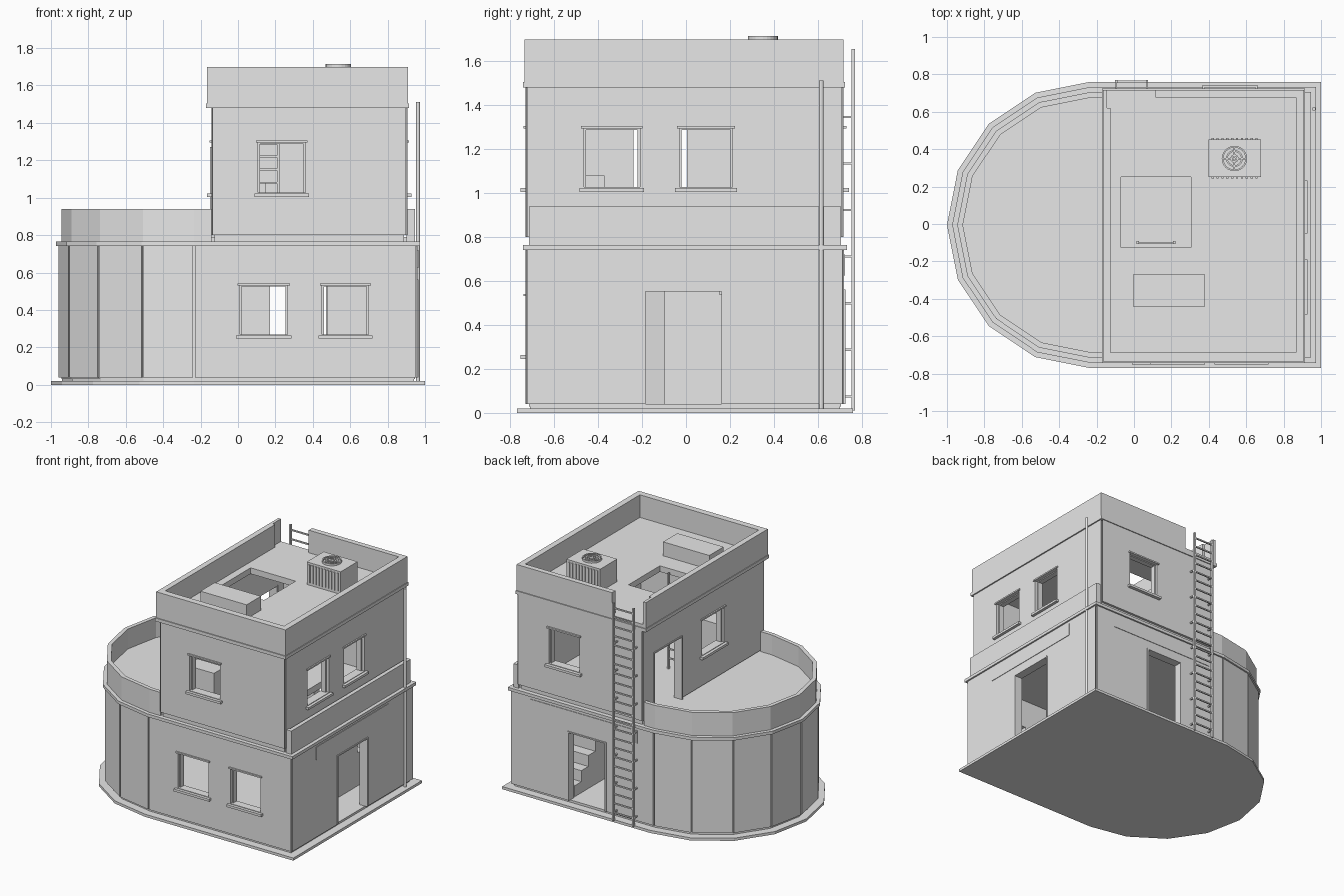
import bpy, bmesh, math
from mathutils import Vector

if "Cube" in bpy.data.objects:
    bpy.data.objects.remove(bpy.data.objects["Cube"])

plaster = bpy.data.materials.new("light_grey")
plaster.use_nodes = True
GREY = (0.8, 0.8, 0.8, 1)
plaster.diffuse_color = GREY
plaster.node_tree.nodes["Principled BSDF"].inputs["Base Color"].default_value = GREY


def finish(name, bm):
    bmesh.ops.recalc_face_normals(bm, faces=bm.faces)
    mesh = bpy.data.meshes.new(name)
    bm.to_mesh(mesh)
    bm.free()
    mesh.materials.append(plaster)
    ob = bpy.data.objects.new(name, mesh)
    bpy.context.collection.objects.link(ob)
    return ob


def prism(name, pts, z0, z1, hole=None):
    """Extruded outline, or a wall ring when an inner outline is given."""
    bm = bmesh.new()
    loops = [[[bm.verts.new((x, y, z)) for x, y in loop] for z in (z0, z1)]
             for loop in ([pts, hole] if hole else [pts])]
    n = len(pts)
    for i in range(n):
        j = (i + 1) % n
        for low, high in loops:
            bm.faces.new((low[i], low[j], high[j], high[i]))
        if hole:
            for a, b in zip(loops[0], loops[1]):
                bm.faces.new((a[i], a[j], b[j], b[i]))
    if not hole:
        for loop in loops[0]:
            bm.faces.new(loop)
    return finish(name, bm)


def rect(x0, x1, y0, y1):
    return [(x0, y0), (x1, y0), (x1, y1), (x0, y1)]


def box(name, x0, x1, y0, y1, z0, z1):
    return prism(name, rect(x0, x1, y0, y1), z0, z1)


def outline(r):
    """Ground plan: half circle of eight sides on the right, square on the left."""
    arc = [math.radians(90 + 22.5 * i) for i in range(9)]
    pts = [(-0.235 + r * math.cos(a), -0.005 + r * math.sin(a)) for a in arc]
    return pts + [(0.235 + r, -0.005 - r), (0.235 + r, -0.005 + r)]


def upper(d):
    return rect(-0.143 + d, 0.905 - d, -0.73 + d, 0.717 - d)


def cylinder(name, x, y, r, z0, z1, n=12):
    ring = [(x + r * math.cos(i * math.tau / n), y + r * math.sin(i * math.tau / n)) for i in range(n)]
    return prism(name, ring, z0, z1)


def cut(obs, cutters):
    for ob in obs:
        for c in cutters:
            c.hide_render = True
            m = ob.modifiers.new("opening", "BOOLEAN")
            m.operation, m.solver, m.object = "DIFFERENCE", "EXACT", c
        bpy.context.view_layer.update()
        deps = bpy.context.evaluated_depsgraph_get()
        mesh = bpy.data.meshes.new_from_object(ob.evaluated_get(deps))
        ob.modifiers.clear()
        ob.data = mesh
    for c in cutters:
        bpy.data.objects.remove(c)


def grooves(outer, inner, z0, z1):
    """Thin cutters through the panel joints at every corner."""
    out = []
    for p, q in zip(outer, inner):
        p, q = Vector(p), Vector(q)
        d = (p - q).normalized()
        s = Vector((-d.y, d.x)) * 0.005
        p, q = p + d * 0.03, q - d * 0.03
        out.append(prism("groove_cutter", [p + s, p - s, q - s, q + s], z0, z1))
    return out


def facing(name, axis, sign, plane, a0, a1, d0, d1, z0, z1):
    """Box placed on a wall: a runs along it, d points outward."""
    lo, hi = sorted((plane + sign * d0, plane + sign * d1))
    if axis == "x":
        return box(name, lo, hi, a0, a1, z0, z1)
    return box(name, a0, a1, lo, hi, z0, z1)


def opening(wall, a0, a1, z0, z1, door=False):
    """Frame, sill and lintel of an opening; returns its cutter."""
    kind = "door" if door else "window"
    t, proud = 0.01, 0.006 if door else -0.02
    for e in (a0, a1 - t):
        facing(kind + "_jamb", *wall, e, e + t, -0.06, proud, z0, z1)
    facing(kind + "_head", *wall, a0, a1, -0.06, proud, z1 - t, z1)
    if not door:
        facing("window_sill", *wall, a0 - 0.02, a1 + 0.02, -0.06, 0.022, z0 - 0.022, z0 - 0.004)
        facing("window_lintel", *wall, a0 - 0.012, a1 + 0.012, -0.03, 0.01, z1 - 0.004, z1 + 0.007)
    return facing("opening_cutter", *wall, a0, a1, -0.15, 0.08, z0, z1)


# Walls that carry openings
FRONT, BACK = ("y", -1, -0.73), ("y", 1, 0.72)
LEFT_LOW, LEFT_UP, RIGHT_UP = ("x", 1, 0.96), ("x", 1, 0.905), ("x", -1, -0.143)

# Ground slab and floors
prism("ground_slab", outline(0.765), 0, 0.02)
prism("ground_floor", outline(0.705), 0.02, 0.04)
cornice = prism("lower_cornice", outline(0.737), 0.742, 0.765)
first_floor = prism("first_floor", outline(0.695), 0.75, 0.79)
cut([cornice, first_floor], [box("stair_cutter", 0.47, 0.72, -0.1, 0.45, 0.7, 0.85)])

# Lower storey: core and outer panels
core = prism("lower_wall", outline(0.71), 0.03, 0.75, outline(0.665))
panels = prism("lower_panels", outline(0.725), 0.04, 0.742, outline(0.705))
cut([panels], grooves(outline(0.725), outline(0.705), 0, 0.8))
cut([core, panels], [
    opening(FRONT, 0.01, 0.265, 0.268, 0.535),
    opening(FRONT, 0.45, 0.698, 0.268, 0.535),
    opening(LEFT_LOW, -0.195, 0.172, 0.04, 0.562, True),
    opening(BACK, 0.16, 0.48, 0.04, 0.562, True)])

# Blank sign plates over the doors
facing("left_sign_plate", *LEFT_LOW, -0.445, 0.42, -0.004, 0.004, 0.625, 0.72)
facing("back_sign_plate", *BACK, -0.1, 0.79, -0.004, 0.004, 0.625, 0.72)

# Balcony parapet
parapet = prism("balcony_parapet", outline(0.71), 0.765, 0.94, outline(0.68))
cut([parapet], [box("house_cutter", -0.143, 0.9, -1, 1, 0.7, 1)])

# Upper storey
core = prism("upper_wall", upper(0.018), 0.765, 1.49, upper(0.065))
panels = prism("upper_panels", upper(0), 0.8, 1.485, upper(0.022))
cut([panels], grooves(upper(0), upper(0.022), 0.7, 1.6))
cut([core, panels], [
    opening(FRONT, 0.108, 0.36, 1.027, 1.298),
    opening(LEFT_UP, -0.465, -0.21, 1.027, 1.298),
    opening(LEFT_UP, -0.03, 0.212, 1.027, 1.298),
    opening(BACK, 0.385, 0.64, 1.027, 1.298),
    opening(RIGHT_UP, -0.25, 0.015, 1.027, 1.298),
    opening(RIGHT_UP, 0.25, 0.59, 0.79, 1.27, True)])

# Roof: cornice, parapet with ladder gap, deck with hatch
prism("upper_cornice", rect(-0.172, 0.915, -0.742, 0.724), 1.48, 1.505, upper(0.05))
band = prism("roof_parapet", rect(-0.167, 0.91, -0.735, 0.717), 1.5, 1.7,
             rect(-0.125, 0.865, -0.687, 0.677))
cut([band], [box("gap_cutter", -0.145, 0.115, 0.62, 0.8, 1.53, 1.8)])
deck = box("roof_deck", -0.14, 0.88, -0.7, 0.69, 1.485, 1.53)
cut([deck], [box("hatch_cutter", -0.07, 0.305, -0.125, 0.25, 1.4, 1.6)])

# Roof bench and cooling unit
box("roof_box", -0.005, 0.38, -0.44, -0.27, 1.53, 1.635)
box("cooling_unit", 0.398, 0.68, 0.25, 0.452, 1.53, 1.7)
for i in range(10):
    x = 0.415 + i * 0.026
    for y in (0.243, 0.451):
        box("cooling_fin", x, x + 0.012, y, y + 0.008, 1.55, 1.685)


def circle(r, n=24):
    return [(0.537 + r * math.cos(i * math.tau / n), 0.35 + r * math.sin(i * math.tau / n)) for i in range(n)]


for r in (0.068, 0.045, 0.022):
    prism("fan_ring", circle(r), 1.7, 1.715, circle(r - 0.009))
box("fan_bar", 0.475, 0.6, 0.346, 0.354, 1.704, 1.712)
box("fan_bar", 0.533, 0.541, 0.288, 0.412, 1.704, 1.712)


def ladder(name, x0, x1, y, z0, z1, first, rungs, step=0.07):
    for x in (x0, x1):
        box(name + "_stile", x - 0.006, x + 0.006, y - 0.008, y + 0.008, z0, z1)
    for i in range(rungs):
        z = first + i * step
        box(name + "_rung", x0, x1, y - 0.005, y + 0.005, z - 0.005, z + 0.005)


# Outside ladder with wall brackets, and the hatch ladder
ladder("outside_ladder", -0.095, 0.07, 0.762, 0.012, 1.655, 0.075, 23)
for x in (-0.095, 0.07):
    for i in range(7):
        z = 0.075 + i * 0.212
        box("ladder_bracket", x - 0.005, x + 0.005, 0.7, 0.762, z - 0.005, z + 0.005)
ladder("hatch_ladder", 0.02, 0.215, -0.1, 0.79, 1.51, 0.87, 9)

# Drain pipe
cylinder("drain_pipe", 0.962, 0.615, 0.01, 0.02, 1.512)

# Inner stair rising toward the front
STEPS, RUN, RISE = 9, 0.083, 0.083
for i in range(STEPS):
    y = 0.65 - i * RUN
    box("stair_step", 0.475, 0.715, y - RUN, y, 0.04, 0.04 + (i + 1) * RISE)

# Cabinet on the upper floor
box("cabinet", -0.08, 0.15, -0.5, -0.37, 0.79, 1.08)
